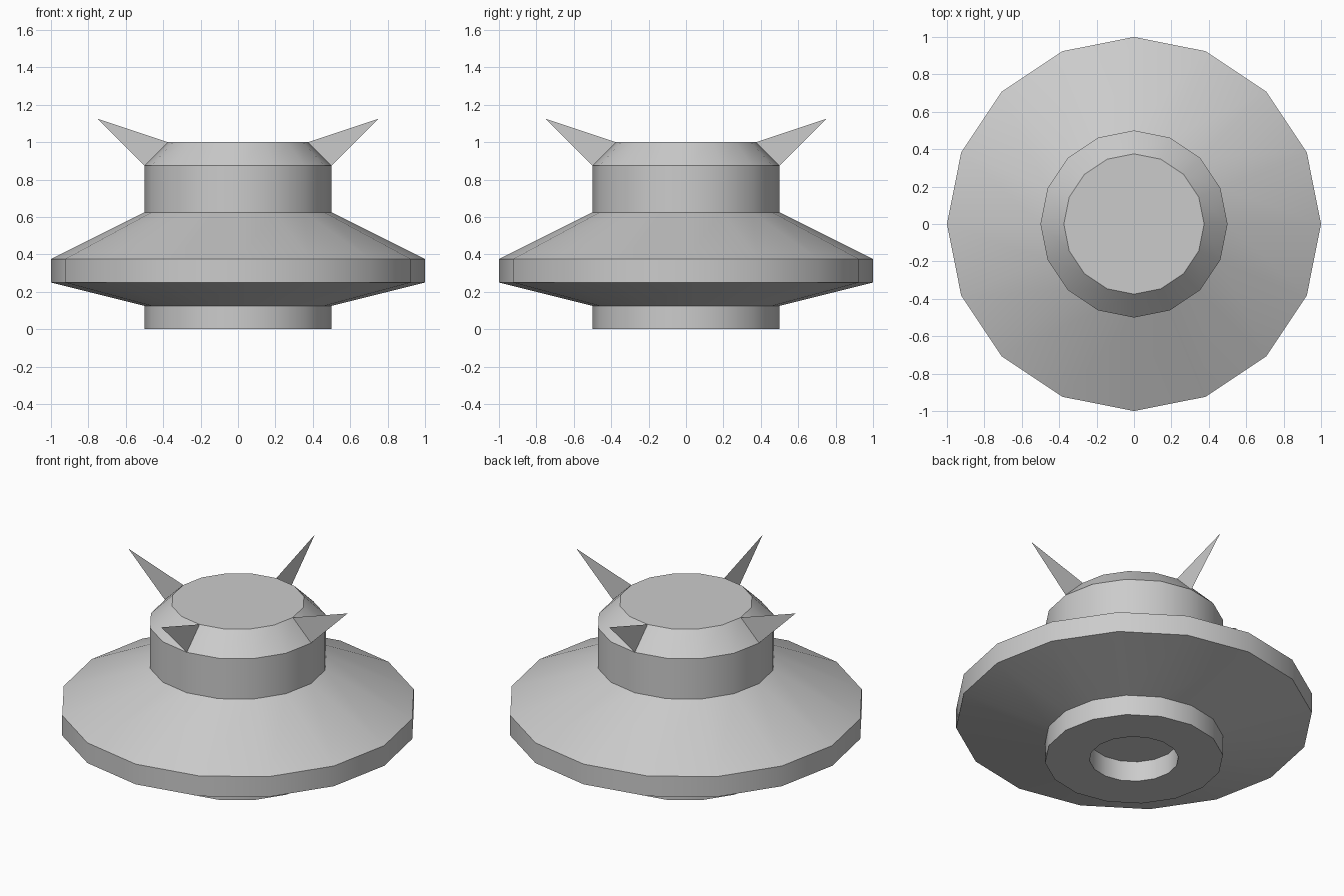
import bpy, bmesh, math
from mathutils import Matrix, Vector

if "Cube" in bpy.data.objects:
    bpy.data.objects.remove(bpy.data.objects["Cube"])


def make_object(name, bm):
    mesh = bpy.data.meshes.new(name)
    bm.to_mesh(mesh)
    bm.free()
    obj = bpy.data.objects.new(name, mesh)
    bpy.context.collection.objects.link(obj)
    return obj


def lathe(name, profile, sides):
    """Revolve (radius, z) points about z and cap both ends."""
    bm = bmesh.new()
    rings = [[bm.verts.new((r * math.cos(math.tau * i / sides),
                            r * math.sin(math.tau * i / sides), z))
              for i in range(sides)] for r, z in profile]
    for a, b in zip(rings, rings[1:]):
        for i in range(sides):
            j = (i + 1) % sides
            bm.faces.new((a[i], a[j], b[j], b[i]))
    bm.faces.new(rings[0][::-1])
    bm.faces.new(rings[-1])
    bmesh.ops.recalc_face_normals(bm, faces=bm.faces)
    return make_object(name, bm)


# Body: bottom recess, foot ring, wide disc, neck and bevelled top
body = lathe("saucer_body", [
    (0.25, 0.125), (0.25, 0), (0.5, 0), (0.5, 0.125),
    (1, 0.25), (1, 0.375), (0.5, 0.625), (0.5, 0.875), (0.375, 1)], 16)
bpy.context.view_layer.objects.active = body
body.select_set(True)
bpy.ops.object.shade_smooth_by_angle(angle=math.radians(30))

# Four thin triangular fins standing on the top bevel
fin_outline = [(0.375, 0, 1), (0.5, 0, 0.875), (0.75, 0, 1.125)]
for k, side in enumerate(("right", "back", "left", "front")):
    turn = Matrix.Rotation(k * math.pi / 2, 3, 'Z')
    bm = bmesh.new()
    bm.faces.new([bm.verts.new(turn @ Vector(p)) for p in fin_outline])
    make_object(side + "_fin", bm)
